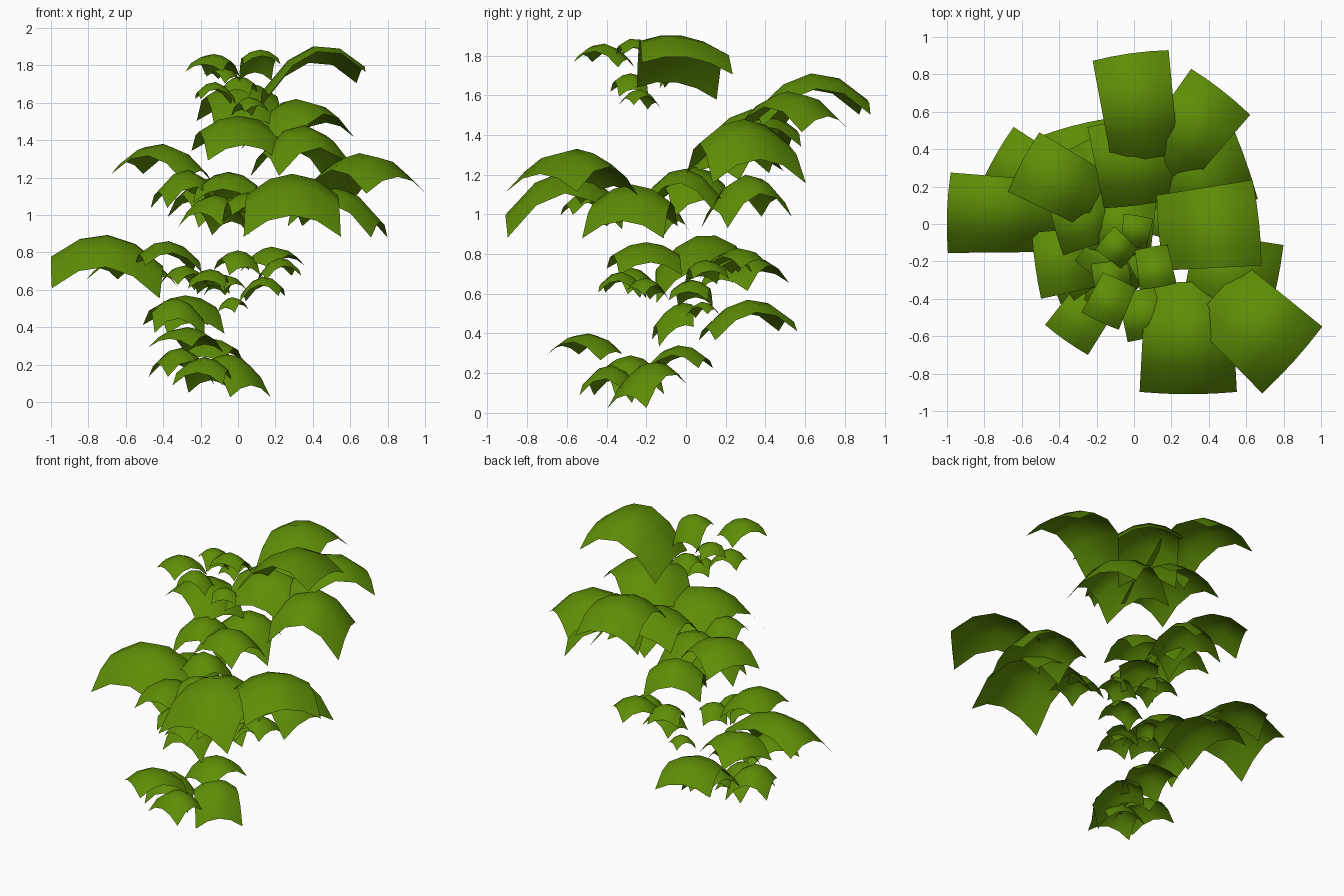
import bpy, bmesh
from math import radians, cos, sin

green = bpy.data.materials.new("leaf green")
green.diffuse_color = (0.112, 0.265, 0.002, 1)

N = 4  # segments along and across each leaf


def leaf(name, x, y, z, heading, length, width, droop=1.0, pitch=0.0, roll=0.0, cross=0.22):
    """Square arched leaf: (x, y) is the plan centre, z the height of the crest."""
    a = radians(heading)
    base, tip, edge = 0.40 * length * droop, 0.27 * length * droop, cross * width * droop
    bm = bmesh.new()
    rows = []
    for i in range(N + 1):
        t = 2 * i / N - 1
        row = []
        for j in range(N + 1):
            s = 2 * j / N - 1
            w = width / 2 * (0.94 + 0.06 * t)
            u = t * length / 2 * (1 - 0.04 * s * s)
            h = z - (base + tip) / 2 * t * t + (base - tip) / 2 * t - edge * s * s
            h += pitch * t + roll * s
            row.append(bm.verts.new((x + u * cos(a) - s * w * sin(a),
                                     y + u * sin(a) + s * w * cos(a), h)))
        rows.append(row)
    for i in range(N):
        for j in range(N):
            f = bm.faces.new((rows[i][j], rows[i + 1][j], rows[i + 1][j + 1], rows[i][j + 1]))
            f.smooth = True
    me = bpy.data.meshes.new(name)
    bm.to_mesh(me)
    bm.free()
    me.materials.append(green)
    bpy.context.collection.objects.link(bpy.data.objects.new(name, me))


def tier(name, build):
    for i, make in enumerate(build):
        leaf(f"{name}_{i + 1}", *make)


# crown: one broad leaf and a tuft of small ones
tier("crown_leaf", [
    (0.40, -0.02, 1.90, 6, 0.54, 0.46, 0.95, 0.03, -0.03, 0.13),
    (-0.13, -0.41, 1.86, -115, 0.25, 0.22, 0.8),
    (0.11, -0.23, 1.88, -80, 0.22, 0.20, 1.0, 0.03),
])
tier("tuft_leaf", [
    (-0.12, -0.28, 1.71, 190, 0.20, 0.17),
    (0.01, -0.04, 1.74, 80, 0.17, 0.16),
    (0.06, -0.23, 1.63, -60, 0.17, 0.15),
    (-0.09, -0.13, 1.81, 140, 0.18, 0.16),
])

# broad upper leaves to the back
tier("upper_leaf", [
    (0.02, 0.63, 1.71, 98, 0.57, 0.41, 0.85),
    (0.31, 0.51, 1.62, 52, 0.52, 0.40, 0.9),
    (0.36, 0.29, 1.48, 20, 0.48, 0.50, 1.1, -0.06),
    (0.00, 0.33, 1.53, 98, 0.46, 0.44, 0.85),
    (-0.40, 0.23, 1.38, 152, 0.45, 0.36, 0.8),
])

# broad middle leaves to the front and right
tier("middle_leaf", [
    (0.65, -0.55, 1.33, -42, 0.55, 0.48, 0.85),
    (0.29, -0.61, 1.22, -90, 0.60, 0.52, 1.0, -0.06),
    (0.53, -0.27, 1.15, -12, 0.48, 0.42, 0.95, -0.06),
    (-0.05, 0.00, 1.23, -100, 0.34, 0.33),
    (-0.26, 0.04, 1.24, 195, 0.35, 0.34, 1.2),
    (-0.14, 0.30, 1.20, 115, 0.36, 0.36, 1.2),
    (-0.12, -0.16, 1.11, -125, 0.30, 0.28, 1.2),
    (0.05, -0.48, 1.12, -75, 0.26, 0.24),
])

# lower leaves
tier("lower_leaf", [
    (-0.70, 0.05, 0.89, 178, 0.60, 0.43, 0.70, 0.0, -0.06, 0.36),
    (-0.56, 0.28, 0.80, 150, 0.40, 0.33, 0.8),
    (-0.37, -0.20, 0.86, 188, 0.32, 0.36, 0.8),
    (0.18, 0.26, 0.83, 50, 0.27, 0.25, 0.8),
    (0.00, 0.20, 0.81, 110, 0.22, 0.20),
    (0.22, 0.10, 0.77, 15, 0.20, 0.19),
    (0.13, 0.03, 0.67, -10, 0.22, 0.20),
    (-0.03, 0.08, 0.56, 60, 0.14, 0.12),
    (-0.15, -0.32, 0.71, -100, 0.22, 0.20),
    (-0.28, -0.27, 0.73, -150, 0.22, 0.20),
    (-0.07, -0.20, 0.68, -50, 0.18, 0.17),
])

# leaves near the ground
tier("ground_leaf", [
    (-0.28, 0.31, 0.57, 105, 0.44, 0.36, 0.8),
    (-0.32, -0.06, 0.54, 185, 0.28, 0.20, 1.0, 0.0, -0.05),
    (-0.27, -0.49, 0.40, -125, 0.33, 0.28, 0.7),
    (-0.15, -0.04, 0.34, 75, 0.30, 0.28, 0.8),
    (-0.30, -0.28, 0.29, 200, 0.28, 0.30, 1.1),
    (-0.18, -0.37, 0.24, -105, 0.28, 0.28, 1.1),
    (-0.03, -0.19, 0.25, -48, 0.30, 0.29, 1.0, -0.08),
])
